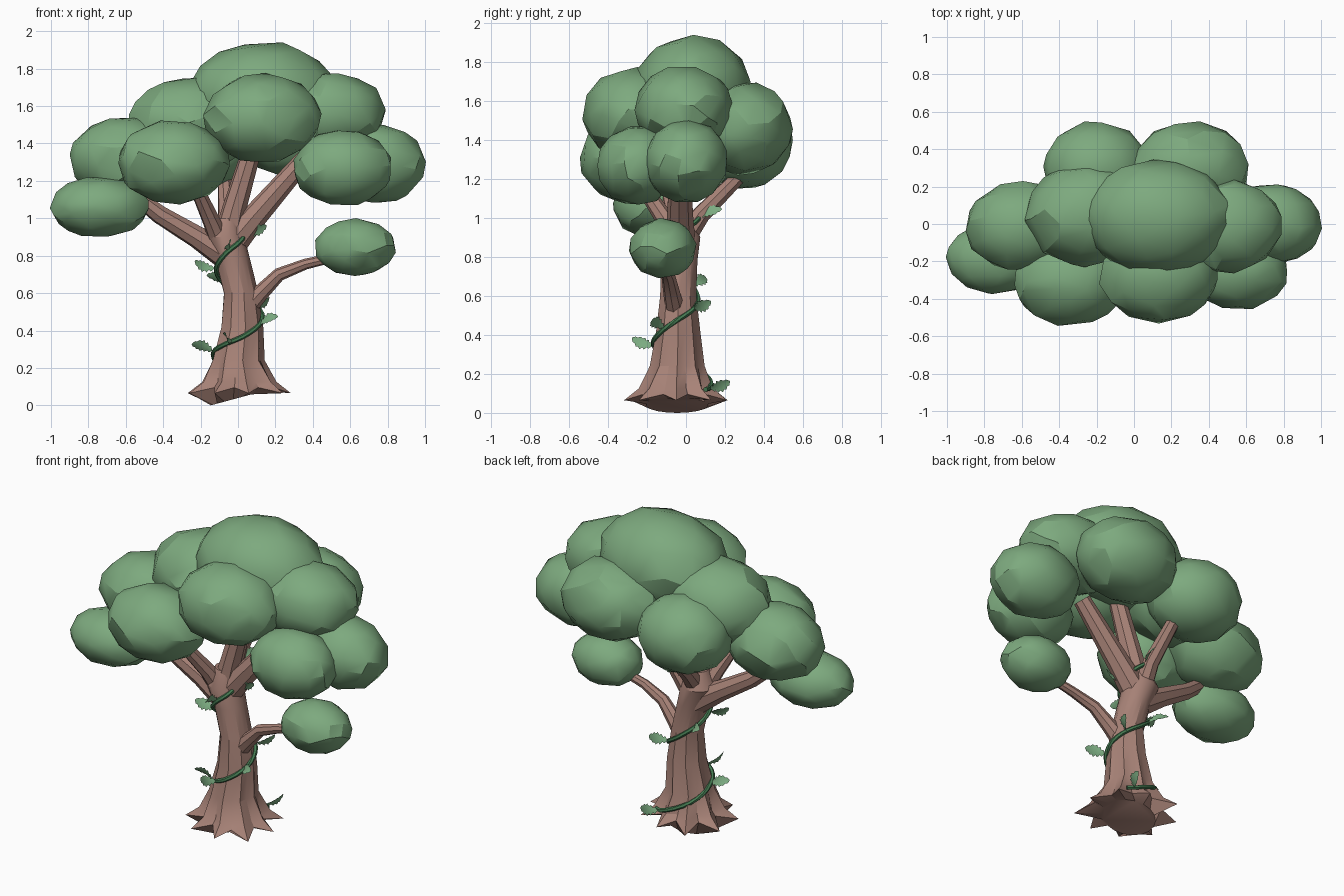
import bpy, bmesh, math, random
from mathutils import Vector, Matrix, Euler

random.seed(4)
cube = bpy.data.objects.get("Cube")
if cube:
    bpy.data.objects.remove(cube, do_unlink=True)


def material(name, rgb):
    m = bpy.data.materials.new(name)
    m.use_nodes = True
    m.diffuse_color = (*rgb, 1)
    bsdf = next(n for n in m.node_tree.nodes if n.type == 'BSDF_PRINCIPLED')
    bsdf.inputs["Base Color"].default_value = (*rgb, 1)
    bsdf.inputs["Roughness"].default_value = 0.9
    return m


BARK = material("bark brown", (0.39, 0.225, 0.185))
CANOPY = material("canopy green", (0.205, 0.40, 0.21))
VINE = material("vine green", (0.06, 0.20, 0.085))
LEAF = material("leaf green", (0.20, 0.41, 0.22))


def finish(name, bm, mat, decimate=None, angle=30):
    mesh = bpy.data.meshes.new(name)
    bmesh.ops.recalc_face_normals(bm, faces=bm.faces[:])
    bm.to_mesh(mesh)
    bm.free()
    mesh.materials.append(mat)
    ob = bpy.data.objects.new(name, mesh)
    bpy.context.collection.objects.link(ob)
    bpy.ops.object.select_all(action='DESELECT')
    ob.select_set(True)
    bpy.context.view_layer.objects.active = ob
    if decimate:
        mod = ob.modifiers.new("facets", 'DECIMATE')
        mod.ratio = decimate
        bpy.ops.object.modifier_apply(modifier=mod.name)
    bpy.ops.object.shade_smooth_by_angle(angle=math.radians(angle))
    return ob


def loft(name, rings, mat, angle=30):
    """Skin a list of equal-length rings of points and cap both ends."""
    bm = bmesh.new()
    vs = [[bm.verts.new(p) for p in r] for r in rings]
    n = len(vs[0])
    for a, b in zip(vs, vs[1:]):
        for i in range(n):
            j = (i + 1) % n
            bm.faces.new((a[i], a[j], b[j], b[i]))
    bm.faces.new(vs[0])
    bm.faces.new(vs[-1])
    return finish(name, bm, mat, angle=angle)


def tube(name, path, radii, mat, sides=8):
    pts = [Vector(p) for p in path]
    rings = []
    for i, p in enumerate(pts):
        d = (pts[min(i + 1, len(pts) - 1)] - pts[max(i - 1, 0)]).normalized()
        u = d.cross(Vector((0.2, 1, 0.1))).normalized()
        v = d.cross(u)
        rings.append([p + radii[i] * (u * math.cos(a) + v * math.sin(a))
                      for a in (2 * math.pi * k / sides for k in range(sides))])
    return loft(name, rings, mat, 35)


# Trunk with flared roots: x, y, z, radius between roots, radius on roots
TRUNK = [(.01, -.05, .075, .185, .285), (.01, -.05, .125, .16, .205),
         (0, -.045, .24, .125, .143), (.02, -.04, .42, .108, .115),
         (.015, -.04, .60, .09, .094), (-.03, -.035, .78, .092, .095),
         (-.07, -.03, .90, .105, .105), (-.06, -.03, 1.0, .065, .065)]
SIDES = 18
stretch = [random.uniform(.92, 1.08) for _ in range(SIDES)]
rings = []
base = []
for k in range(SIDES):
    a = 2 * math.pi * k / SIDES
    x, y = .145 * math.cos(a), -.045 + .16 * math.sin(a)
    base.append((x, y, max(0, .27 * (x + .145))))
rings.append(base)
for n, (cx, cy, cz, r_low, r_tip) in enumerate(TRUNK):
    ring = []
    for k in range(SIDES):
        a = 2 * math.pi * k / SIDES
        tip = k % 2 == 0
        r = (r_tip if tip else r_low) * (stretch[k] if n < 2 else 1)
        dz = (-.01 if tip else .02) if n == 0 else 0
        ring.append((cx + r * math.cos(a), cy + r * math.sin(a), cz + dz))
    rings.append(ring)
loft("trunk", rings, BARK, 28)

# Branches
tube("right_main_branch", [(-.07, -.03, .82), (.08, -.03, 1.0), (.36, -.03, 1.32)],
     [.085, .068, .05], BARK)
tube("upper_branch", [(-.07, -.03, .84), (-.02, -.03, 1.05), (.09, -.04, 1.42)],
     [.08, .065, .05], BARK)
tube("left_main_branch", [(-.06, -.03, .80), (-.22, -.04, .90), (-.42, -.06, 1.02),
                          (-.56, -.09, 1.13)], [.08, .06, .05, .04], BARK)
tube("front_branch", [(-.09, -.04, .86), (-.14, -.10, .98), (-.22, -.22, 1.16)],
     [.06, .048, .038], BARK)
tube("back_branch", [(-.07, -.02, .88), (-.06, .08, 1.02), (-.07, .28, 1.22)],
     [.06, .048, .038], BARK)
tube("low_branch", [(.03, -.05, .50), (.12, -.07, .60), (.22, -.09, .70),
                    (.36, -.11, .755), (.55, -.12, .80)],
     [.055, .045, .036, .029, .024], BARK)

# Foliage clumps: centre and radii
CLUMPS = {
    "crown": ((.13, .035, 1.65), (.40, .30, .285)),
    "upper_left": ((-.25, .05, 1.50), (.33, .27, .25)),
    "upper_right": ((.48, -.01, 1.56), (.31, .25, .22)),
    "far_right": ((.73, 0, 1.29), (.27, .215, .21)),
    "front_right": ((.56, -.25, 1.27), (.265, .205, .20)),
    "front_centre": ((.13, -.27, 1.535), (.31, .255, .235)),
    "front_left": ((-.345, -.30, 1.30), (.295, .24, .22)),
    "left": ((-.60, -.015, 1.32), (.30, .235, .22)),
    "far_left": ((-.74, -.18, 1.06), (.26, .19, .16)),
    "back_right": ((.30, .295, 1.46), (.31, .25, .235)),
    "back_left": ((-.20, .295, 1.38), (.28, .25, .23)),
    "low": ((.625, -.12, .845), (.215, .17, .15)),
}
for name, (centre, radii) in CLUMPS.items():
    bm = bmesh.new()
    bmesh.ops.create_icosphere(bm, subdivisions=3, radius=1)
    spin = Euler([random.uniform(0, 6.28) for _ in range(3)]).to_matrix().to_4x4()
    for v in bm.verts:
        v.co *= random.uniform(.985, 1.03)
    size = Matrix.Diagonal((*radii, 1))
    bm.transform(Matrix.Translation(centre) @ size @ spin)
    finish(name + "_foliage", bm, CANOPY, decimate=.36, angle=26)


def lerp_rows(rows, key, t):
    """Interpolate table rows on column `key`."""
    for a, b in zip(rows, rows[1:]):
        if t <= b[key]:
            f = max(0, (t - a[key]) / (b[key] - a[key]))
            return [p + (q - p) * f for p, q in zip(a, b)]
    return list(rows[-1])


# Vine winding up the trunk: angle in degrees, height
CLIMB = [(60, .12), (180, .28), (270, .36), (360, .48), (450, .58),
         (540, .71), (630, .83), (720, .93), (800, 1.01)]


def vine_point(deg, out=.008):
    z = lerp_rows(CLIMB, 0, deg)[1]
    cx, cy, _, r1, r2 = lerp_rows(TRUNK, 2, z)
    r = max((r1 + r2) / 2, .095) + out
    a = math.radians(deg)
    return Vector((cx + r * math.cos(a), cy + r * math.sin(a), z))


path = [vine_point(d) for d in range(50, 801, 15)]
tube("vine", path, [.013] * len(path), VINE, 6)

# Lobed leaves standing out from the vine
WIDTHS = [.004, .004, .02, .014, .031, .022, .036, .026, .031, .018, .018, .003]
LENGTH = .125
for i, deg in enumerate((62, 188, 252, 325, 408, 500, 555, 632, 712, 795)):
    a = math.radians(deg)
    tangent = Vector((-math.sin(a), math.cos(a), 0))
    out = Vector((math.cos(a), math.sin(a), .35)).normalized()
    side = (Vector((0, 0, 1)) * .85 + tangent * (.5 if i % 2 else -.5)).normalized()
    side = (side - out * side.dot(out)).normalized()
    fold = out.cross(side)
    start = vine_point(deg)
    bm = bmesh.new()
    rows = []
    for k, w in enumerate(WIDTHS):
        t = k / (len(WIDTHS) - 1)
        mid = start + out * LENGTH * t + fold * .012 * math.sin(math.pi * t)
        rows.append([bm.verts.new(mid + side * w * s + fold * abs(s) * w * .25)
                     for s in (-1, 0, 1)])
    for r, q in zip(rows, rows[1:]):
        for c in (0, 1):
            bm.faces.new((r[c], r[c + 1], q[c + 1], q[c]))
    finish("vine_leaf_%d" % (i + 1), bm, LEAF)
